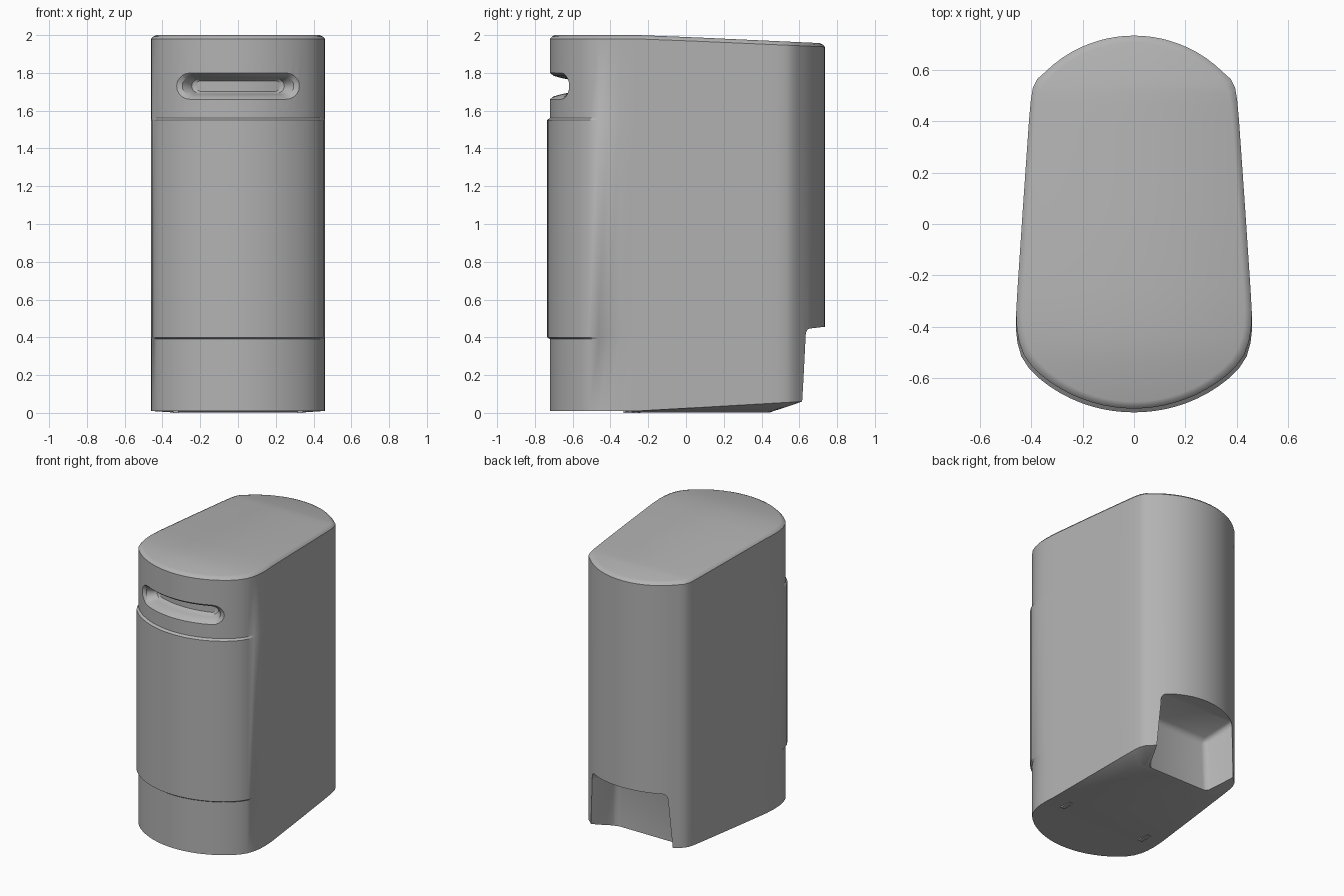
import bpy, bmesh, math

if "Cube" in bpy.data.objects:
    bpy.data.objects.remove(bpy.data.objects["Cube"])

grey = bpy.data.materials.new("dark_grey")
grey.diffuse_color = (0.45, 0.45, 0.45, 1)
grey.use_nodes = True
grey.node_tree.nodes["Principled BSDF"].inputs["Base Color"].default_value = grey.diffuse_color


def front_y(x):
    return -0.72 + 0.57 - math.sqrt(0.57 ** 2 - x * x)


def back_y(x):
    return 0.735 - 0.495 + math.sqrt(0.495 ** 2 - x * x)


def make_object(name, bm):
    bmesh.ops.recalc_face_normals(bm, faces=bm.faces)
    me = bpy.data.meshes.new(name)
    bm.to_mesh(me)
    bm.free()
    me.materials.append(grey)
    ob = bpy.data.objects.new(name, me)
    bpy.context.collection.objects.link(ob)
    return ob


def loft(bm, rings):
    vs = [[bm.verts.new(p) for p in r] for r in rings]
    n = len(vs[0])
    for a, b in zip(vs, vs[1:]):
        for i in range(n):
            j = (i + 1) % n
            bm.faces.new((a[i], a[j], b[j], b[i]))
    return vs


def strip_cap(bm, ring):
    # fill a symmetric ring with strips running left to right
    n = len(ring)
    for i in range(n // 2):
        quad = [ring[i], ring[i + 1], ring[(n - i - 1) % n], ring[(n - i) % n]]
        bm.faces.new(list(dict.fromkeys(quad)))


# plan outline: right half from front centre to back centre, then mirrored
half = [(0.04 * i, front_y(0.04 * i)) for i in range(10)]
half += [(0.40, -0.553), (0.43, -0.51), (0.448, -0.46), (0.457, -0.41),
         (0.46, -0.35), (0.455, -0.26), (0.433, 0.07), (0.41, 0.40),
         (0.403, 0.48), (0.395, 0.53), (0.378, 0.565)]
half += [(0.035 * i, back_y(0.035 * i)) for i in range(10, -1, -1)]
outline = half + [(-x, y) for x, y in half[-2:0:-1]]


def raised(x, y):
    # push outwards along the surface, fading out on the sides
    t = max(0.0, min(1.0, (-0.36 - y) / 0.17))
    k = x / 0.46
    return x + 0.012 * t * k, y - 0.015 * t * (1 - 0.7 * k ** 4)


def top_z(y, z):
    return z - 0.042 * max(0.0, y + 0.22) / 0.95


def edge_z(y):
    return 0.01 + 0.05 * max(0.0, y + 0.25) / 0.86


def floor_point(x, y):
    z = 0.003 if y > -0.27 else 0.01
    yy = y * 0.96 if y < 0.4 else 0.40 + (y - 0.4) * 0.2
    return x * 0.78, yy, z


# main shell, with a slightly raised front panel and softly rounded top
bm = bmesh.new()
rings = [[floor_point(x, y) for x, y in outline],
         [(x, y, edge_z(y)) for x, y in outline],
         [(x, y, 0.39) for x, y in outline],
         [(*raised(x, y), 0.40) for x, y in outline],
         [(*raised(x, y), 1.55) for x, y in outline],
         [(x, y, 1.562) for x, y in outline],
         [(x, y, top_z(y, 1.98)) for x, y in outline],
         [(x * 0.978, y * 0.986, top_z(y, 1.992)) for x, y in outline],
         [(x * 0.94, y * 0.963, top_z(y, 2.0)) for x, y in outline]]
vs = loft(bm, rings)
strip_cap(bm, vs[0])
strip_cap(bm, vs[-1])
body = make_object("body", bm)


# handle recess: stadium sections following the curved front
def stadium(hw, hh, depth):
    pts = []
    for side in (1, -1):
        for k in range(12):
            x = side * (hw - hh) * (-1 + k / 6)
            pts.append((x, -side * hh))
        for k in range(10):
            a = -math.pi / 2 + math.pi * k / 10
            pts.append((side * (hw - hh + hh * math.cos(a)), side * hh * math.sin(a)))
    return [(x, front_y(x) + depth, 1.73 + z) for x, z in pts]


bm = bmesh.new()
sections = [(0.332, 0.075, -0.03), (0.325, 0.07, 0.0), (0.295, 0.054, 0.02),
            (0.265, 0.043, 0.06), (0.245, 0.036, 0.095), (0.225, 0.028, 0.105)]
vs = loft(bm, [stadium(*s) for s in sections])
for ring in (vs[0], vs[-1]):
    bmesh.ops.triangulate(bm, faces=[bm.faces.new(ring)])
handle_cutter = make_object("handle_recess_cutter", bm)


# rear notch: drafted block open to the back and below
def notch_ring(y, top_w, low_w, z):
    return [(-low_w, y, -0.1), (low_w, y, -0.1), (top_w, y, z), (-top_w, y, z)]


bm = bmesh.new()
vs = loft(bm, [notch_ring(0.44, 0.23, 0.25, 0.37),
               notch_ring(0.64, 0.30, 0.35, 0.445),
               notch_ring(0.90, 0.387, 0.474, 0.475)])
bm.faces.new(vs[0])
bm.faces.new(vs[-1])
a, b, c = vs
pairs = [(a[0], a[1]), (a[1], a[2]), (a[2], a[3]), (a[3], a[0]),
         (a[2], b[2]), (b[2], c[2]), (a[3], b[3]), (b[3], c[3])]
bmesh.ops.bevel(bm, geom=[bm.edges.get(p) for p in pairs], offset=0.03,
                segments=3, profile=0.5, affect='EDGES')
notch_cutter = make_object("rear_notch_cutter", bm)

# cut the openings
bpy.context.view_layer.objects.active = body
body.select_set(True)
for cutter in (handle_cutter, notch_cutter):
    cutter.hide_render = True
    mod = body.modifiers.new("cut", 'BOOLEAN')
    mod.object = cutter
    mod.operation = 'DIFFERENCE'
    mod.solver = 'EXACT'
    bpy.ops.object.modifier_apply(modifier=mod.name)
    bpy.data.objects.remove(cutter)
bpy.ops.object.shade_smooth_by_angle(angle=math.radians(30))

# small feet under the front
for name, s in (("foot_left", -1), ("foot_right", 1)):
    bm = bmesh.new()
    bmesh.ops.create_cube(bm, size=1)
    for v in bm.verts:
        v.co = (s * 0.33 + v.co.x * 0.03, -0.285 + v.co.y * 0.09, 0.01 + v.co.z * 0.02)
    make_object(name, bm)
